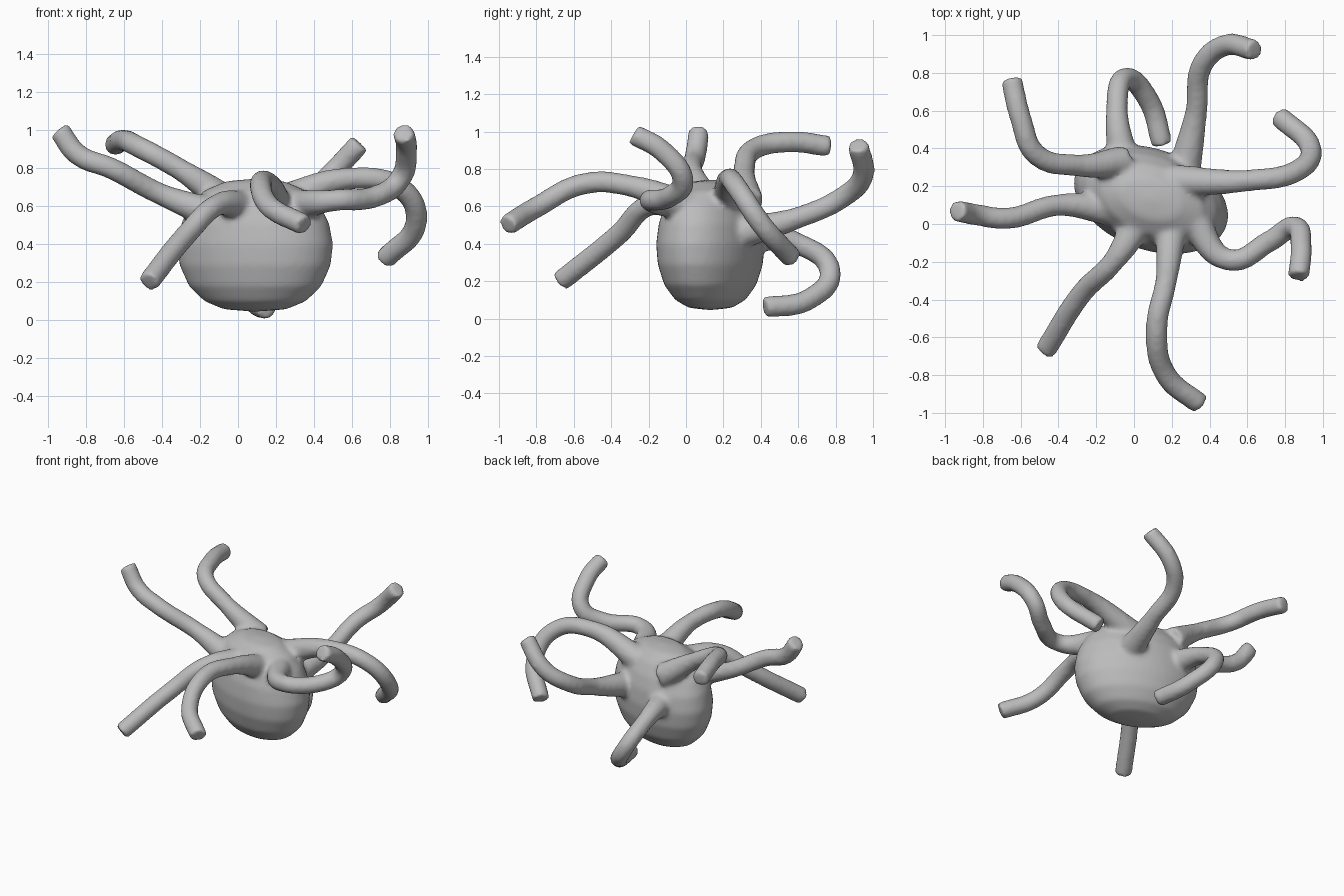
import bpy, bmesh, math
from mathutils import Matrix

if "Cube" in bpy.data.objects:
    bpy.data.objects.remove(bpy.data.objects["Cube"])

grey = bpy.data.materials.new("plain grey")
grey.use_nodes = True
GREY = (0.5, 0.5, 0.5, 1)
grey.diffuse_color = GREY
grey.node_tree.nodes["Principled BSDF"].inputs["Base Color"].default_value = GREY

ARM_RADIUS = 0.058


def add_arm(bm, name, *points):
    """Sweep a round tube along the points, flared at the root, into bm."""
    curve = bpy.data.curves.new(name, "CURVE")
    curve.dimensions = "3D"
    curve.bevel_depth = ARM_RADIUS
    curve.bevel_resolution = 5
    curve.use_fill_caps = True
    spline = curve.splines.new("BEZIER")
    spline.bezier_points.add(len(points) - 1)
    for bp, co in zip(spline.bezier_points, points):
        bp.co = co
        bp.handle_left_type = bp.handle_right_type = "AUTO"
    spline.bezier_points[0].radius = 1.5
    helper = bpy.data.objects.new(name, curve)
    mesh = bpy.data.meshes.new_from_object(helper)
    bm.from_mesh(mesh)
    bpy.data.objects.remove(helper)
    bpy.data.curves.remove(curve)
    bpy.data.meshes.remove(mesh)


def add_head(bm, segments=48):
    """Turn a profile of (relative radius, z), stretched to a slanted oval."""
    profile = [(0, .045), (.4, .058), (.65, .1), (.85, .18), (.97, .29), (1, .4),
               (.95, .51), (.84, .6), (.66, .68), (.38, .73), (0, .745)]
    verts = [bm.verts.new((r, 0, z)) for r, z in profile]
    edges = [bm.edges.new(pair) for pair in zip(verts, verts[1:])]
    bmesh.ops.spin(bm, geom=verts + edges, axis=(0, 0, 1), cent=(0, 0, 0),
                   angle=math.tau, steps=segments, use_merge=True)
    bm.transform(Matrix.Translation((.09, .13, 0))
                 @ Matrix.Rotation(math.radians(-20), 4, "Z")
                 @ Matrix.Diagonal((.425, .267, 1, 1)))


bm = bmesh.new()
add_head(bm)

# Raised arms on the right side
add_arm(bm, "back_right_arm", (-.05, .33, .62), (-.3, .31, .79), (-.52, .37, .91),
        (-.6, .56, .945), (-.65, .77, .92))
add_arm(bm, "right_arm", (-.1, .07, .55), (-.4, .1, .66), (-.67, .03, .8),
        (-.84, .05, .87), (-.94, .07, 1))

# Drooping arms at the front
add_arm(bm, "front_right_arm", (.02, 0, .6), (-.11, -.2, .605), (-.27, -.36, .45),
        (-.47, -.67, .2))
add_arm(bm, "front_arm", (.2, 0, .6), (.17, -.3, .71), (.12, -.55, .72),
        (.17, -.8, .595), (.35, -.955, .5))

# Hooked arms on the left side
add_arm(bm, "front_left_arm", (.3, .05, .6), (.5, -.19, .63), (.72, -.09, .65),
        (.85, -.015, .74), (.885, -.13, .9), (.87, -.28, .985))
add_arm(bm, "left_arm", (.2, .23, .62), (.6, .23, .745), (.86, .28, .69),
        (.935, .4, .51), (.77, .57, .32))

# Arms at the back, one curling up and one curling under
add_arm(bm, "back_left_arm", (.27, .3, .46), (.33, .6, .54), (.36, .84, .65),
        (.48, .945, .76), (.64, .92, .93))
add_arm(bm, "back_arm", (-.05, .3, .45), (-.09, .6, .4), (-.05, .77, .26),
        (.08, .65, .1), (.15, .42, .06))

bmesh.ops.remove_doubles(bm, verts=bm.verts, dist=1e-4)
bmesh.ops.recalc_face_normals(bm, faces=bm.faces)
mesh = bpy.data.meshes.new("octopus")
bm.to_mesh(mesh)
bm.free()
mesh.materials.append(grey)
octopus = bpy.data.objects.new("octopus", mesh)
bpy.context.collection.objects.link(octopus)

# Fuse head and arms into one skin and soften the joints
remesh = octopus.modifiers.new("fuse", "REMESH")
remesh.mode = "VOXEL"
remesh.voxel_size = 0.016
remesh.use_smooth_shade = True
soften = octopus.modifiers.new("soften", "SMOOTH")
soften.factor = 0.5
soften.iterations = 8
